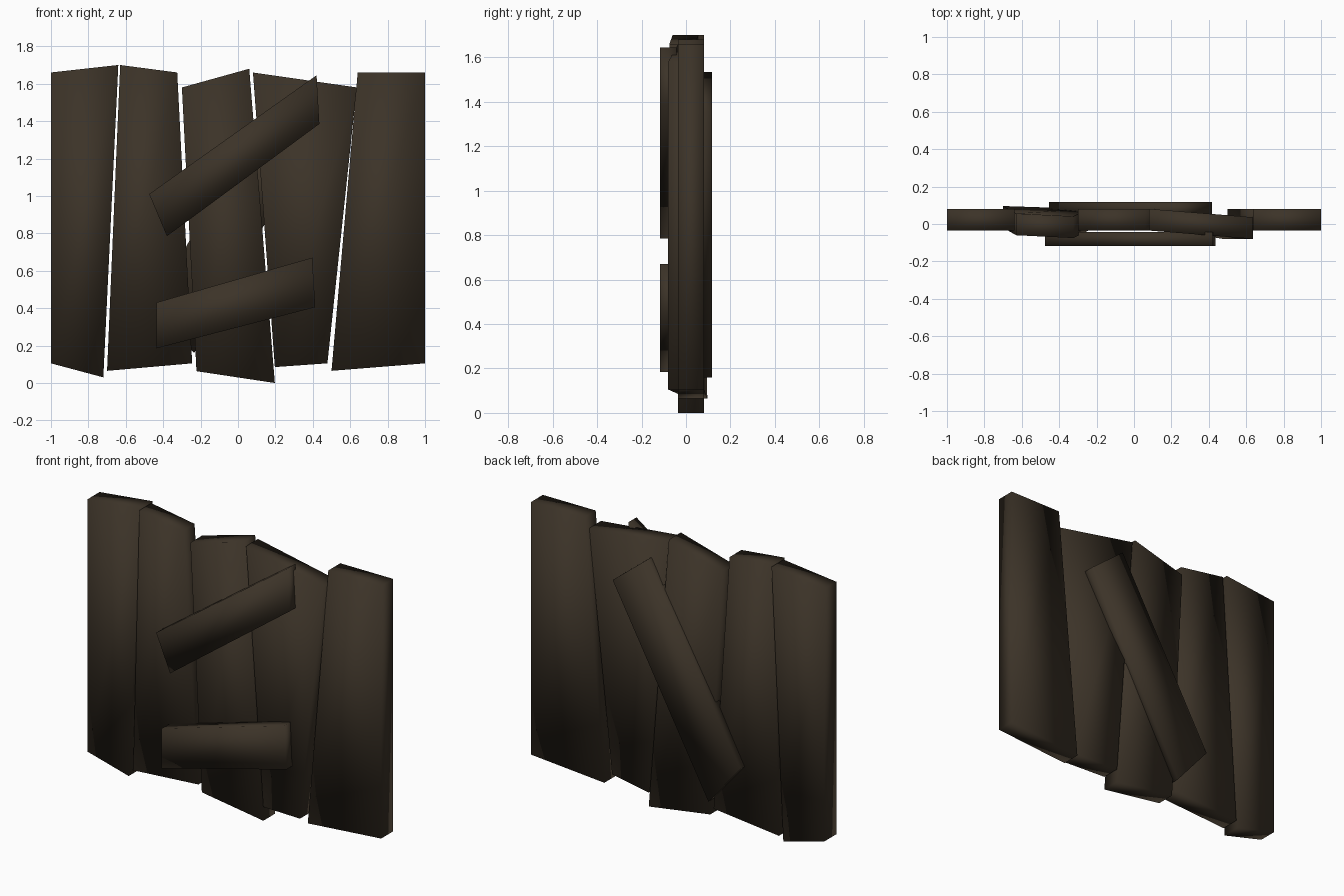
import bpy

if "Cube" in bpy.data.objects:
    bpy.data.objects.remove(bpy.data.objects["Cube"])

wood = bpy.data.materials.new("dark weathered wood")
wood.diffuse_color = (0.045, 0.033, 0.021, 1)
wood.use_nodes = True
wood.node_tree.nodes["Principled BSDF"].inputs["Base Color"].default_value = wood.diffuse_color


def board(name, outline, fronts, thickness):
    """Board from four (x, z) corners (counter-clockwise seen from the front),
    with the y of the front face at each corner."""
    verts = [(x, y, z) for (x, z), y in zip(outline, fronts)]
    verts += [(x, y + thickness, z) for x, y, z in verts]
    faces = [(0, 1, 2, 3), (7, 6, 5, 4)]
    faces += [(i, i + 4, (i + 1) % 4 + 4, (i + 1) % 4) for i in range(4)]
    mesh = bpy.data.meshes.new(name)
    mesh.from_pydata(verts, [], faces)
    mesh.materials.append(wood)
    for p in mesh.polygons:          # soft shading across the rough boards
        p.use_smooth = True
    mesh.update()
    obj = bpy.data.objects.new(name, mesh)
    bpy.context.collection.objects.link(obj)


# Upright planks, left to right: bottom left, bottom right, top right, top left
planks = [
    ([(-1, .105), (-.72, .03), (-.64, 1.70), (-1, 1.66)], [-.035] * 4),
    ([(-.70, .065), (-.245, .105), (-.325, 1.66), (-.63, 1.70)], [-.02, -.035, -.075, -.06]),
    ([(-.222, .063), (.197, 0), (.06, 1.68), (-.30, 1.58)], [-.035] * 4),
    ([(.197, .085), (.478, .105), (.635, 1.58), (.08, 1.66)], [-.035, -.08, -.08, -.035]),
    ([(.50, .065), (1, .105), (1, 1.66), (.64, 1.66)], [-.035] * 4),
]
for i, (outline, fronts) in enumerate(planks, 1):
    board(f"plank_{i}", outline, fronts, .116)

# Slanted braces nailed across the front and the back
braces = [
    ("front_upper_brace", [(-.38, .785), (.435, 1.385), (.42, 1.645), (-.475, 1.01)], -.118),
    ("front_lower_brace", [(-.437, .185), (.413, .405), (.397, .67), (-.437, .43)], -.118),
    ("back_brace", [(-.235, .16), (.417, 1.35), (.185, 1.535), (-.455, .42)], .042),
]
for name, outline, y in braces:
    board(name, outline, [y] * 4, .076)
